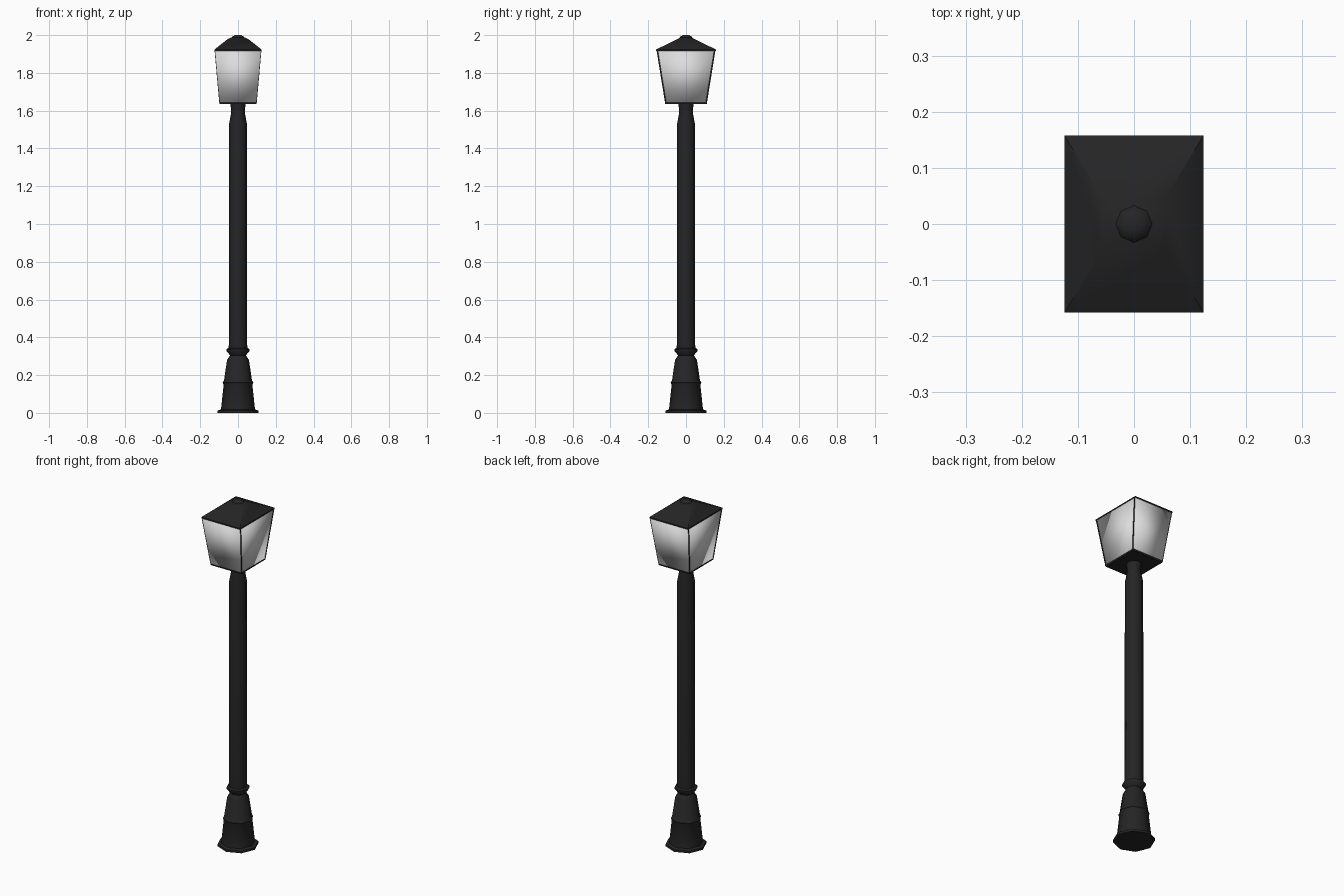
import bpy, bmesh, math

if "Cube" in bpy.data.objects:
    bpy.data.objects.remove(bpy.data.objects["Cube"])


def material(name, rgb):
    m = bpy.data.materials.new(name)
    m.diffuse_color = (*rgb, 1)
    m.use_nodes = True
    m.node_tree.nodes["Principled BSDF"].inputs["Base Color"].default_value = m.diffuse_color
    return m


black = material("black iron", (0.018, 0.018, 0.018))
glass = material("frosted glass", (0.72, 0.72, 0.72))


def stack(name, rings, mats, angle=None):
    """Skin a list of equal-length point rings into a closed solid."""
    bm = bmesh.new()
    loops = [[bm.verts.new(p) for p in r] for r in rings]
    n = len(loops[0])
    for a, b in zip(loops, loops[1:]):
        for i in range(n):
            j = (i + 1) % n
            bm.faces.new((a[i], a[j], b[j], b[i]))
    bm.faces.new(loops[0][::-1])
    bm.faces.new(loops[-1])
    bmesh.ops.recalc_face_normals(bm, faces=bm.faces[:])
    me = bpy.data.meshes.new(name)
    bm.to_mesh(me)
    bm.free()
    ob = bpy.data.objects.new(name, me)
    bpy.context.collection.objects.link(ob)
    for m in mats:
        me.materials.append(m)
    if angle:
        bpy.ops.object.select_all(action='DESELECT')
        ob.select_set(True)
        bpy.context.view_layer.objects.active = ob
        bpy.ops.object.shade_smooth_by_angle(angle=math.radians(angle))
    return ob


def circle(r, z, n=8):
    return [(r * math.cos(math.tau * i / n), r * math.sin(math.tau * i / n), z) for i in range(n)]


def rect(x, y, z):
    return [(-x, -y, z), (x, -y, z), (x, y, z), (-x, y, z)]


# Flared base with a band and a collar
stack("base", [circle(r, z) for r, z in [
    (0.108, 0), (0.108, 0.013), (0.09, 0.018), (0.076, 0.15), (0.081, 0.16),
    (0.074, 0.172), (0.058, 0.28), (0.042, 0.305), (0.061, 0.328),
    (0.061, 0.338), (0.046, 0.345)]], [black], 50)

# Shaft narrowing into the lantern neck
stack("shaft", [circle(r, z) for r, z in [
    (0.049, 0.34), (0.047, 1.53), (0.036, 1.59), (0.036, 1.605), (0.041, 1.637)]], [black], 50)

# Lantern floor
stack("lantern_floor", [rect(0.098, 0.11, 1.635), rect(0.099, 0.112, 1.643)], [black])

# Glass body with softly shaded sides
stack("lantern_glass", [rect(0.098, 0.111, 1.642), rect(0.123, 0.156, 1.92)], [glass], 100)

# Thin frame strips along the edges of the two side panes
for side in (-1, 1):
    tag = "right" if side > 0 else "left"
    for e in (-1, 1):
        stack(f"frame_{tag}_{'back' if e > 0 else 'front'}", [
            [(side * (x + dx), e * (y - dy), z) for dx, dy in
             ((-0.002, 0), (0.0012, 0), (0.0012, 0.007), (-0.002, 0.007))]
            for x, y, z in ((0.098, 0.111, 1.642), (0.123, 0.156, 1.92))], [black])

# Pyramid roof and rounded cap
stack("roof", [rect(0.124, 0.158, 1.917), rect(0.124, 0.158, 1.924),
               rect(0.055, 0.045, 1.979), rect(0.035, 0.03, 1.988)], [black], 40)
stack("roof_cap", [circle(0.036, 1.98), circle(0.031, 1.992), circle(0.016, 2.0)], [black], 50)
